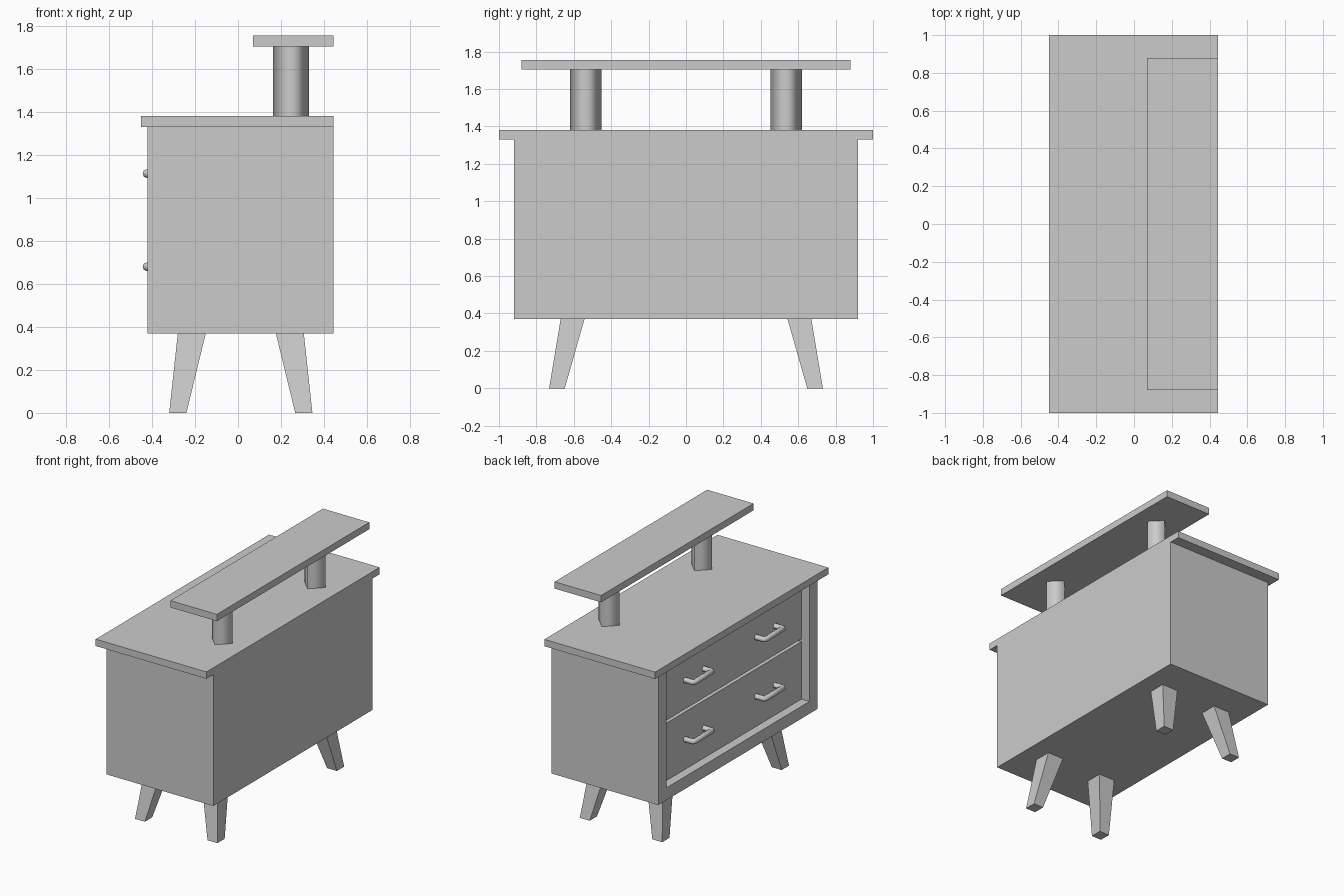
import bpy, bmesh
from mathutils import Vector

cube = bpy.data.objects.get("Cube")
if cube:
    bpy.data.objects.remove(cube, do_unlink=True)

grey = bpy.data.materials.new("plain grey")
grey.use_nodes = True
grey.diffuse_color = (0.6, 0.6, 0.6, 1)
grey.node_tree.nodes["Principled BSDF"].inputs["Base Color"].default_value = (0.6, 0.6, 0.6, 1)


def finish(bm, name, smooth=False):
    bmesh.ops.recalc_face_normals(bm, faces=bm.faces)
    for f in bm.faces:
        f.smooth = smooth
    mesh = bpy.data.meshes.new(name)
    bm.to_mesh(mesh)
    bm.free()
    mesh.materials.append(grey)
    obj = bpy.data.objects.new(name, mesh)
    bpy.context.collection.objects.link(obj)
    return obj


def block(name, low, high, bottom=None):
    """Box from low to high; bottom optionally gives another xy rectangle for the foot."""
    bm = bmesh.new()
    bmesh.ops.create_cube(bm, size=1)
    for v in bm.verts:
        s = [c > 0 for c in v.co]
        lo, hi = (low, high) if s[2] or not bottom else bottom
        v.co = Vector((hi[0] if s[0] else lo[0],
                       hi[1] if s[1] else lo[1],
                       high[2] if s[2] else low[2]))
    return finish(bm, name)


# Cabinet body with a recess for the drawers
BOTTOM, TOP, BACK = 0.37, 1.33, 0.445
body = block("cabinet_body", (-0.42, -0.92, BOTTOM), (BACK, 0.92, TOP))
cutter = block("recess_cutter", (-0.6, -0.825, 0.46), (-0.3, 0.825, 1.5))
cutter.hide_render = True
cutter.hide_set(True)
recess = body.modifiers.new("recess", "BOOLEAN")
recess.operation = "DIFFERENCE"
recess.solver = "EXACT"
recess.object = cutter

# Worktop and raised shelf
block("worktop", (-0.45, -1, TOP), (BACK, 1, 1.38))
block("raised_shelf", (0.07, -0.88, 1.705), (BACK, 0.88, 1.755))

# Drawer fronts
for name, z0, z1 in (("lower", 0.46, 0.88), ("upper", 0.9, TOP)):
    block(name + "_drawer", (-0.355, -0.825, z0), (-0.28, 0.825, z1))


# Round bar handles bent at the corners
def handle(name, y, z):
    curve = bpy.data.curves.new(name, "CURVE")
    curve.dimensions = "3D"
    curve.bevel_depth = 0.02
    curve.bevel_resolution = 2
    curve.use_fill_caps = True
    line = curve.splines.new("POLY")
    path = [(-0.34, -0.108), (-0.417, -0.108), (-0.425, -0.1),
            (-0.425, 0.1), (-0.417, 0.108), (-0.34, 0.108)]
    line.points.add(len(path) - 1)
    for p, (x, dy) in zip(line.points, path):
        p.co = (x, y + dy, z, 1)
    line.use_smooth = True
    curve.materials.append(grey)
    obj = bpy.data.objects.new(name, curve)
    bpy.context.collection.objects.link(obj)


for side, s in (("left", -1), ("right", 1)):
    handle("lower_handle_" + side, 0.41 * s, 0.68)
    handle("upper_handle_" + side, 0.41 * s, 1.113)

# Four-sided softly shaded posts under the shelf
for side, s in (("front", -1), ("back", 1)):
    bm = bmesh.new()
    bmesh.ops.create_cone(bm, cap_ends=False, segments=4,
                          radius1=0.084, radius2=0.084, depth=0.325)
    bmesh.ops.translate(bm, vec=(0.247, 0.535 * s, 1.5425), verts=bm.verts)
    finish(bm, side + "_post", smooth=True)


# Splayed tapering legs
def span(sign, centre, inner, outer):
    return sorted((centre + sign * inner, centre + sign * outer))


for xn, sx in (("right", -1), ("left", 1)):
    for yn, sy in (("front", -1), ("back", 1)):
        tx, ty = span(sx, 0.013, 0.163, 0.293), span(sy, 0, 0.543, 0.67)
        fx, fy = span(sx, 0.013, 0.253, 0.333), span(sy, 0, 0.648, 0.732)
        block(f"{yn}_{xn}_leg", (tx[0], ty[0], 0), (tx[1], ty[1], BOTTOM),
              ((fx[0], fy[0]), (fx[1], fy[1])))
